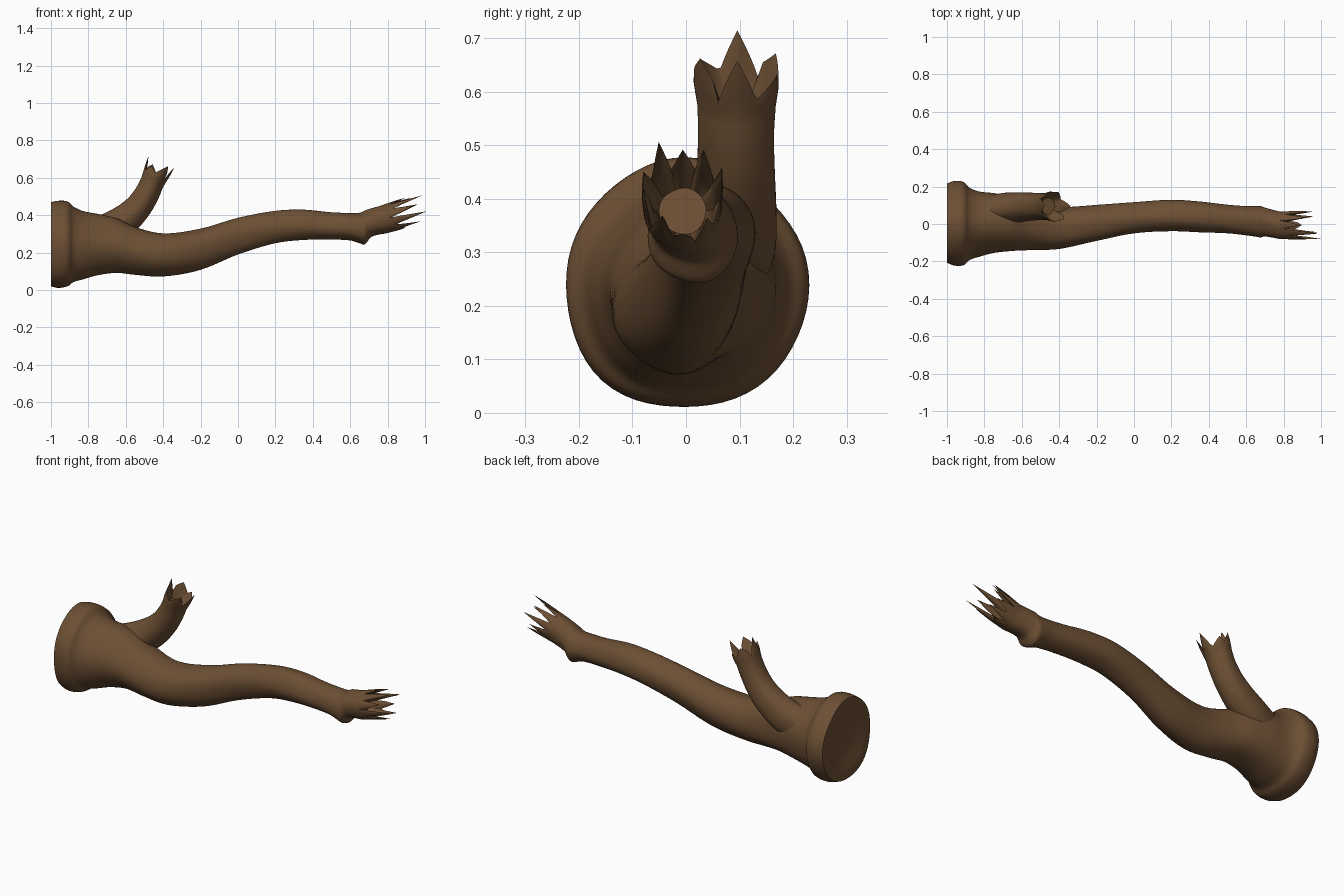
import bpy, bmesh, math, random
from mathutils import Vector

if "Cube" in bpy.data.objects:
    bpy.data.objects.remove(bpy.data.objects["Cube"])

random.seed(4)
N = 60  # points around each ring

bark = bpy.data.materials.new("brown bark")
bark.diffuse_color = (0.15, 0.078, 0.034, 1)
bark.use_nodes = True
bark.node_tree.nodes["Principled BSDF"].inputs["Base Color"].default_value = bark.diffuse_color


def smooth_rows(rows, steps=5):
    """Cubic interpolation through stations, spaced by distance."""
    t = [0]
    for p, q in zip(rows, rows[1:]):
        t.append(t[-1] + math.dist(p[:3], q[:3]))
    n = len(rows)

    def slope(i, k):
        a, b = max(i - 1, 0), min(i + 1, n - 1)
        return (rows[b][k] - rows[a][k]) / (t[b] - t[a])
    out = []
    for i in range(n - 1):
        d = t[i + 1] - t[i]
        for s in range(steps):
            f = s / steps
            h = (2*f**3 - 3*f*f + 1, f**3 - 2*f*f + f, 3*f*f - 2*f**3, f**3 - f*f)
            out.append([h[0]*rows[i][k] + h[1]*d*slope(i, k) + h[2]*rows[i+1][k]
                        + h[3]*d*slope(i+1, k) for k in range(6)])
    out.append(list(rows[-1]))
    return out


def ring(row, lump=0.02):
    """Ellipse: centre x, y, z, half width, half height, tilt in degrees."""
    x, y, z, a, b, tilt = row
    t = math.radians(tilt)
    pts = []
    for i in range(N):
        th = 2 * math.pi * i / N
        r = 1 + lump * math.sin(3*th + 5*x + 1) + lump * 0.6 * math.sin(5*th - 7*x)
        u, v = a * r * math.cos(th), b * r * math.sin(th)
        pts.append(Vector((x - v * math.sin(t), y + u, z + v * math.cos(t))))
    return pts


def crown(row, tips, valley, flare):
    """Splintered hollow end: outer wall, jagged rim, inner wall."""
    t = math.radians(row[5])
    axis = Vector((math.cos(t), 0, math.sin(t)))
    c = Vector(row[:3])
    w = N // len(tips)
    heights = []
    for tip in tips:
        peak = random.choice((w // 2, w // 2, w // 2 + 1))
        low = valley * random.uniform(0.6, 1.4)
        for j in range(w):
            f = j / peak if j <= peak else (w - j) / (w - peak)
            heights.append(low + (tip - low) * f)
    base, top = ring(row), max(tips)

    def layer(f, shrink):
        out = []
        for p, h in zip(base, heights):
            grow = 1 + (flare - 1) * f * h / top
            out.append(c + (p - c) * grow * shrink + axis * h * f)
        return out
    return [layer(0.35, 1), layer(0.7, 1.0), layer(1, 0.96),
            layer(0.65, 0.84), layer(0.3, 0.76), layer(0, 0.6), layer(0, 0.2)]


def build(name, rings):
    bm = bmesh.new()
    loops = [[bm.verts.new(p) for p in r] for r in rings]
    for a, b in zip(loops, loops[1:]):
        for i in range(N):
            j = (i + 1) % N
            bm.faces.new((a[i], a[j], b[j], b[i]))
    bm.faces.new(loops[0])
    bm.faces.new(loops[-1])
    bmesh.ops.recalc_face_normals(bm, faces=bm.faces)
    me = bpy.data.meshes.new(name)
    bm.to_mesh(me)
    bm.free()
    me.materials.append(bark)
    ob = bpy.data.objects.new(name, me)
    bpy.context.collection.objects.link(ob)
    bpy.ops.object.select_all(action='DESELECT')
    ob.select_set(True)
    bpy.context.view_layer.objects.active = ob
    bpy.ops.object.shade_smooth_by_angle(angle=math.radians(45))


# main limb with a flared root collar and a lip before the broken end
limb = [
    (-1.0, 0, 0.24, 0.212, 0.225, 0), (-0.96, 0, 0.238, 0.226, 0.233, 0),
    (-0.91, 0, 0.24, 0.222, 0.226, 0), (-0.88, 0, 0.238, 0.194, 0.202, 0),
    (-0.83, 0, 0.234, 0.175, 0.183, 0), (-0.75, 0.008, 0.239, 0.160, 0.164, 0),
    (-0.65, 0.005, 0.236, 0.145, 0.146, 0), (-0.55, -0.01, 0.21, 0.126, 0.128, 0),
    (-0.4, -0.02, 0.19, 0.112, 0.115, 0), (-0.2, 0.005, 0.22, 0.096, 0.110, 0),
    (0, 0.032, 0.288, 0.083, 0.098, 0), (0.2, 0.045, 0.336, 0.084, 0.086, 0),
    (0.35, 0.038, 0.348, 0.082, 0.081, 0), (0.5, 0.027, 0.342, 0.076, 0.073, 0),
    (0.6, 0.018, 0.338, 0.078, 0.073, 0), (0.65, 0.015, 0.331, 0.082, 0.081, 0),
    (0.675, 0.013, 0.332, 0.084, 0.088, 2), (0.70, 0.011, 0.356, 0.077, 0.073, 10),
    (0.78, -0.006, 0.377, 0.073, 0.075, 17)]
hollow = [(-0.972, 0, 0.24, 0.05, 0.06, 0), (-0.978, 0, 0.24, 0.11, 0.12, 0),
          (-0.995, 0, 0.24, 0.16, 0.17, 0), (-1.0, 0, 0.24, 0.185, 0.195, 0)]
limb_tips = [.20, .17, .14, .235, .17, .23, .19, .10, .17, .15]
build("main_limb", [ring(r) for r in hollow + smooth_rows(limb)]
      + crown(limb[-1], limb_tips, 0.05, 1.12))

# side branch, rooted inside the limb and curving up
side = [
    (-0.82, 0.05, 0.27, 0.09, 0.10, 15), (-0.70, 0.082, 0.315, 0.086, 0.092, 25),
    (-0.60, 0.093, 0.38, 0.078, 0.082, 42), (-0.53, 0.095, 0.45, 0.073, 0.072, 55),
    (-0.485, 0.095, 0.52, 0.071, 0.066, 63), (-0.46, 0.096, 0.575, 0.073, 0.063, 66)]
side_tips = [.09, .12, .08, .115, .125, .075]
build("side_branch", [ring(r) for r in smooth_rows(side)]
      + crown(side[-1], side_tips, 0.045, 1.25))
